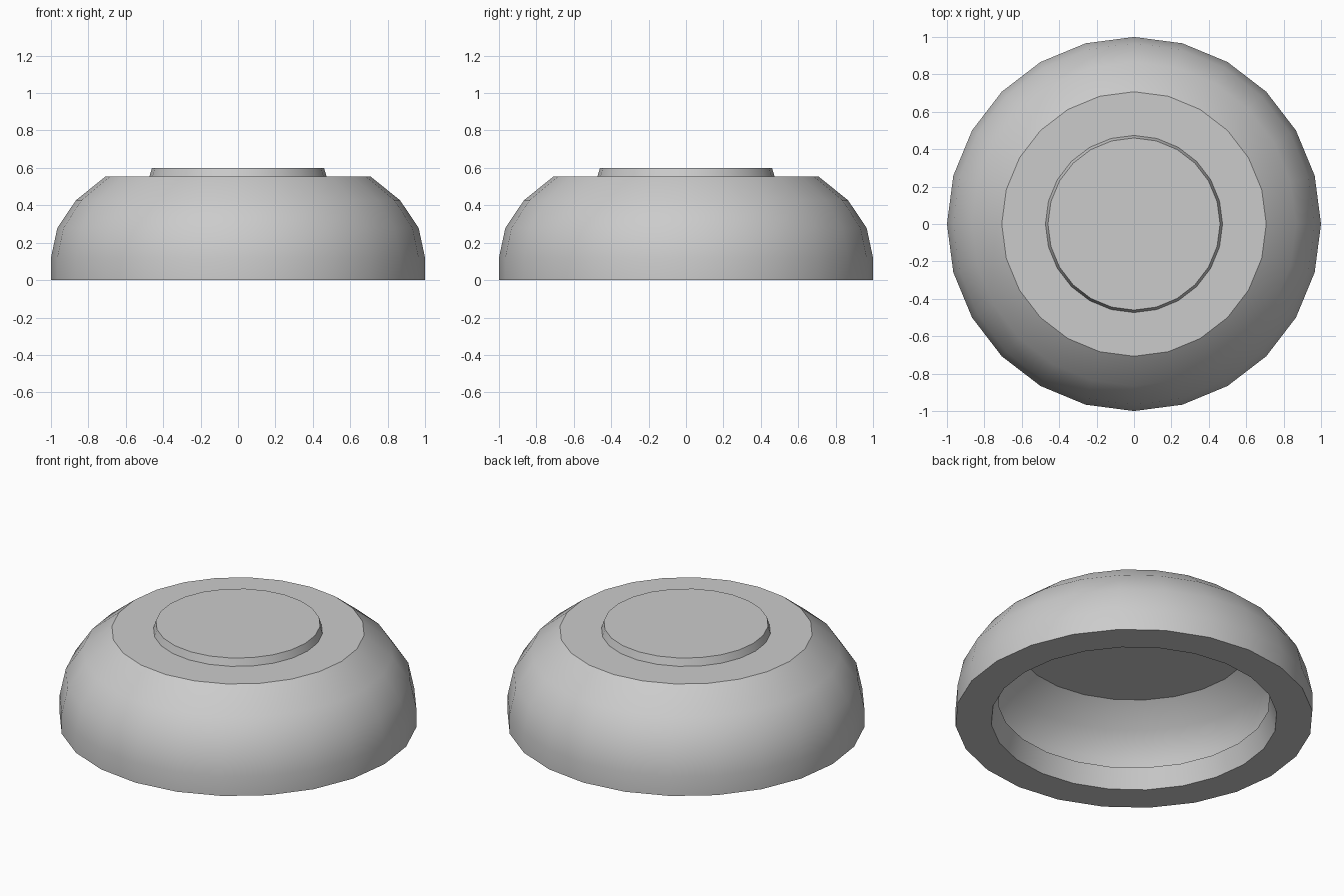
import bpy, bmesh
from math import sin, cos, pi, radians

SIDES = 24

cube = bpy.data.objects.get("Cube")
if cube:
    bpy.data.objects.remove(cube, do_unlink=True)

# One plain grey for the whole model
grey = bpy.data.materials.new("grey")
grey.use_nodes = True
colour = (0.6, 0.6, 0.6, 1)
grey.diffuse_color = colour
grey.node_tree.nodes["Principled BSDF"].inputs["Base Color"].default_value = colour


def lathe(name, profile):
    """Turn a (radius, height) profile around z and cap both ends."""
    bm = bmesh.new()
    rings = []
    for r, z in profile:
        rings.append([bm.verts.new((r * cos(2 * pi * i / SIDES),
                                    r * sin(2 * pi * i / SIDES), z))
                      for i in range(SIDES)])
    for low, high in zip(rings, rings[1:]):
        for i in range(SIDES):
            j = (i + 1) % SIDES
            bm.faces.new((low[i], low[j], high[j], high[i]))
    bm.faces.new(rings[0])
    bm.faces.new(rings[-1])
    bmesh.ops.recalc_face_normals(bm, faces=bm.faces)
    mesh = bpy.data.meshes.new(name)
    bm.to_mesh(mesh)
    bm.free()
    obj = bpy.data.objects.new(name, mesh)
    bpy.context.collection.objects.link(obj)
    mesh.materials.append(grey)
    bpy.ops.object.select_all(action='DESELECT')
    obj.select_set(True)
    bpy.context.view_layer.objects.active = obj
    bpy.ops.object.shade_smooth_by_angle(angle=radians(30))
    return obj


def dome(radius, height):
    """Flattened dome curve from its equator up to 45 degrees."""
    return [(radius * cos(radians(a)), 0.12 + height * sin(radians(a)))
            for a in (0, 15, 30, 45)]


# Hollow bowl: cavity from its ceiling down to the base lip, then the outside
cavity = dome(0.94, 0.54)[::-1]
base_lip = [(0.76, 0.12), (0.8, 0), (1, 0)]
outside = dome(1, 0.615)
lathe("hollow_dome", cavity + base_lip + outside)

# Raised round pad on the flat top
lathe("top_pad", [(0.475, 0.55), (0.46, 0.6)])
